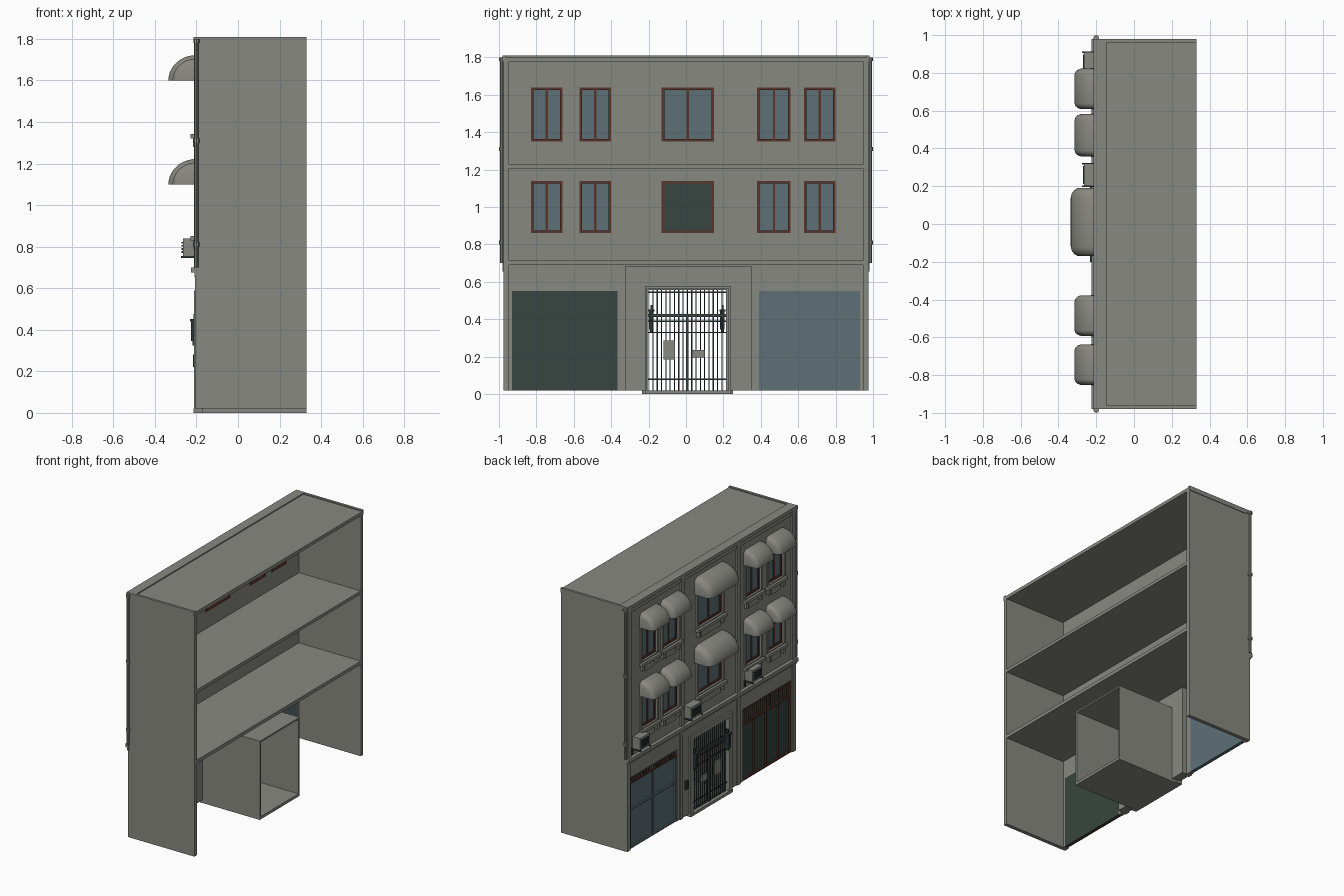
import bpy, bmesh, math
from mathutils import Matrix, Vector

if "Cube" in bpy.data.objects:
    bpy.data.objects.remove(bpy.data.objects["Cube"])


def material(name, rgb):
    m = bpy.data.materials.new(name)
    m.use_nodes = True
    m.diffuse_color = (*rgb, 1)
    m.node_tree.nodes["Principled BSDF"].inputs["Base Color"].default_value = (*rgb, 1)
    return m


STONE = material("warm grey stone", (.25, .25, .22))
GLASS = material("blue glass", (.11, .16, .18))
DARK = material("dark green panel", (.04, .06, .05))
WOOD = material("red brown wood", (.10, .035, .025))
IRON = material("dark iron", (.025, .035, .035))


def finish(name, bm, mat):
    mesh = bpy.data.meshes.new(name)
    bm.to_mesh(mesh)
    bm.free()
    mesh.materials.append(mat)
    ob = bpy.data.objects.new(name, mesh)
    bpy.context.collection.objects.link(ob)
    return ob


def boxes(name, spans, mat):
    """One object from boxes given as (x range, y range, z range)."""
    bm = bmesh.new()
    for span in spans:
        centre = Vector([(a + b) / 2 for a, b in span])
        size = [abs(b - a) for a, b in span]
        bmesh.ops.create_cube(bm, size=1, matrix=Matrix.Translation(centre) @ Matrix.Diagonal((*size, 1)))
    return finish(name, bm, mat)


def frame(x, y, z, t):
    """Four boxes just inside a rectangle."""
    (a, b), (c, d) = y, z
    return [(x, (a, a + t), z), (x, (b - t, b), z),
            (x, (a + t, b - t), (c, c + t)), (x, (a + t, b - t), (d - t, d))]


def grow(r, t):
    return (r[0] - t, r[1] + t)


def bars(x, y, z, count, t):
    """Evenly spaced upright bars."""
    step = (y[1] - y[0]) / count
    return [(x, grow((y[0] + i * step,) * 2, t / 2), z) for i in range(1, count)]


# Main levels and openings
FRONT, INNER, REAR = -.2, -.17, .33
SIDE, BASE, TOP = .975, .02, 1.81
COLUMNS = [(-.83, -.66), (-.57, -.40), (-.13, .15), (.38, .56), (.63, .80)]
FLOORS = [(.86, 1.14), (1.35, 1.64)]
DARK_SHOP, BLUE_SHOP = (-.93, -.365), (.39, .93)
SHOP_Z = (BASE, .55)
DOOR, DOOR_Z = (-.2, .215), (BASE, .555)

# Street wall with its openings cut out
wall = boxes("street_wall", [((FRONT, INNER), (-SIDE, SIDE), (BASE, 1.79))], STONE)
holes = [(y, z) for y in COLUMNS for z in FLOORS]
holes += [(DARK_SHOP, (0, .55)), (BLUE_SHOP, (0, .55)), (DOOR, (0, .555))]
cutter = boxes("opening_cutter", [((-.3, -.1), y, z) for y, z in holes], STONE)
cutter.hide_render = True
cut = wall.modifiers.new("openings", "BOOLEAN")
cut.operation, cut.solver, cut.object = "DIFFERENCE", "EXACT", cutter
bpy.context.view_layer.objects.active = wall
bpy.ops.object.modifier_apply(modifier=cut.name)
bpy.data.objects.remove(cutter)

# Shell: side walls, floor slabs, roof and parapet
boxes("side_walls", [((FRONT, REAR), sorted((s * SIDE, s * (SIDE - .028))), (BASE, 1.79)) for s in (-1, 1)], STONE)
boxes("floor_slabs", [((INNER, REAR), (-.95, .95), z) for z in ((.69, .715), (1.205, 1.228))], STONE)
boxes("roof", [((INNER, REAR), (-.98, .98), (1.777, 1.802))], STONE)
boxes("parapet", [((-.215, -.145), (-.98, .98), (1.785, TOP)),
                  ((-.145, REAR), (.962, .98), (1.79, TOP)),
                  ((-.145, REAR), (-.98, -.962), (1.79, TOP))], STONE)

# Entrance passage, open at both ends
outer, ceiling, t = (-.22, .24), .575, .012
passage_x = (INNER, REAR)
boxes("entrance_passage", [
    (passage_x, (outer[0], outer[0] + t), (0, ceiling)),
    (passage_x, (outer[1] - t, outer[1]), (0, ceiling)),
    (passage_x, outer, (ceiling - t, ceiling)),
    (passage_x, outer, (0, BASE))], STONE)
inner_x = (INNER, -.135)
boxes("portal_backing", [
    (inner_x, (-.325, outer[0]), (BASE, .685)),
    (inner_x, (outer[1], .35), (BASE, .685)),
    (inner_x, outer, (ceiling, .685))], STONE)
boxes("portal_surround", [
    ((-.212, FRONT), (-.235, DOOR[0]), (0, .59)),
    ((-.212, FRONT), (DOOR[1], .25), (0, .59)),
    ((-.212, FRONT), DOOR, (.555, .59)),
    ((-.215, INNER), (-.235, .25), (0, BASE))], STONE)

# Cornices and pilasters
boxes("middle_cornice", [((-.21, FRONT), (-.98, .98), (.655, .675)),
                         ((-.225, FRONT), (-.98, .98), (.675, .7))], STONE)
boxes("top_cornice", [((-.208, FRONT), (-.98, .98), (1.755, 1.785))], STONE)
boxes("pilasters", [((-.212, FRONT), grow((y, y), .02), (.7, 1.785)) for y in (-.95, -.305, .335, .95)], STONE)
boxes("ground_piers", [((-.208, FRONT), grow((y, y), .016), (BASE, .655)) for y in (-.955, -.315, .345, .955)], STONE)

# Downpipes at both corners with clamps
bm = bmesh.new()
for s in (-1, 1):
    place = Matrix.Translation((-.2, s * .985, 1.25))
    bmesh.ops.create_cone(bm, cap_ends=True, segments=10, radius1=.01, radius2=.01, depth=1.1, matrix=place)
    for z in (.81, 1.31, 1.79):
        place = Matrix.Translation((-.2, s * .985, z))
        bmesh.ops.create_cone(bm, cap_ends=True, segments=10, radius1=.015, radius2=.015, depth=.02, matrix=place)
finish("downpipes", bm, STONE)

# Windows: frames, glass, trims and sills
sashes, panes, trims, sills = [], [], [], []
for y in COLUMNS:
    mid = sum(y) / 2
    for z in FLOORS:
        sashes += frame((-.195, -.167), y, z, .014)
        sashes.append(((-.192, -.175), grow((mid, mid), .006), z))
        panes.append(((-.187, -.181), y, z))
        trims += frame((-.21, FRONT), grow(y, .018), grow(z, .018), .018)
        sills.append(((-.228, FRONT), grow(y, .025), (z[0] - .03, z[0] - .008)))
        sills.append(((-.208, FRONT), grow(y, -.03), (z[0] - .085, z[0] - .03)))
        for edge in y:
            sills.append(((-.217, FRONT), grow((edge, edge), .012), (z[0] - .07, z[0] - .03)))
boxes("window_sashes", sashes, WOOD)
boxes("window_panes", panes, GLASS)
boxes("window_trims", trims, STONE)
boxes("window_sills", sills, STONE)
boxes("centre_blind", [((-.176, -.172), grow(COLUMNS[2], -.014), grow(FLOORS[0], -.014))], DARK)


# Rounded awnings: quarter-round sections shrinking toward each end
def awning(bm, y, z, depth, height, steps=10):
    length = y[1] - y[0]
    ends = [(0, .72), (.015, .86), (.04, .96), (.07, 1)]
    sections = [(y[0] + o * length * 2, s) for o, s in ends]
    sections += [(y[1] - o * length * 2, s) for o, s in reversed(ends)]
    rings = []
    for py, s in sections:
        angles = [i / steps * math.pi / 2 for i in range(steps + 1)]
        rings.append([bm.verts.new((FRONT - depth * s * math.cos(a), py, z + height * s * math.sin(a)))
                      for a in angles])
    for p, q in zip(rings, rings[1:]):
        for i in range(steps):
            bm.faces.new((p[i], p[i + 1], q[i + 1], q[i]))
    for ring in (rings[0], rings[-1]):
        bm.faces.new(ring + [bm.verts.new((FRONT, ring[0].co.y, z))])


bm = bmesh.new()
for z in (1.1, 1.6):
    for i, y in enumerate(COLUMNS):
        big = i == 2
        awning(bm, grow(y, .04 if big else .022), z, .135 if big else .115, .122 if big else .105)
bmesh.ops.recalc_face_normals(bm, faces=bm.faces)
awnings = finish("awnings", bm, STONE)
bpy.ops.object.select_all(action="DESELECT")
awnings.select_set(True)
bpy.context.view_layer.objects.active = awnings
bpy.ops.object.shade_smooth_by_angle(angle=math.radians(35))

# Shop fronts
boxes("blue_shop_glass", [((-.185, -.171), BLUE_SHOP, SHOP_Z)], GLASS)
boxes("dark_shop_glass", [((-.185, -.171), DARK_SHOP, SHOP_Z)], DARK)
blue_x, dark_x = (-.196, -.185), (-.197, -.185)
boxes("blue_shop_frame", frame(blue_x, BLUE_SHOP, SHOP_Z, .012) + bars(blue_x, BLUE_SHOP, SHOP_Z, 2, .01)
      + [(blue_x, BLUE_SHOP, (.3, .31))], GLASS)
boxes("blue_shop_grille", [((-.205, -.19), BLUE_SHOP, (.5, .507))]
      + bars((-.202, -.192), BLUE_SHOP, (.5, .535), 18, .008), WOOD)
boxes("dark_shop_frame", frame(dark_x, DARK_SHOP, SHOP_Z, .012) + bars(dark_x, DARK_SHOP, SHOP_Z, 4, .008)
      + bars(dark_x, DARK_SHOP, (.43, .55), 12, .006) + [(dark_x, DARK_SHOP, (.425, .435))], WOOD)

# Entrance gate with rails, letter plates and lanterns
gate_x = (-.192, -.184)
boxes("gate_bars", bars(gate_x, DOOR, DOOR_Z, 18, .006)
      + [(gate_x, DOOR, (z, z + .007)) for z in (.075, .325, .385, .54)], IRON)
boxes("gate_rail", [((-.197, -.18), DOOR, (.412, .428)), ((-.197, -.18), (0, .014), (BASE, .42))], DARK)
boxes("gate_plates", [((-.2, -.182), (-.12, -.06), (.185, .285)),
                      ((-.2, -.182), (.035, .1), (.195, .235))], STONE)
lamps = []
for y in (-.185, .195):
    lamps += [((-.226, -.195), grow((y, y), .012), (.345, .44)),
              ((-.232, -.195), grow((y, y), .017), (.44, .452)),
              ((-.215, -.19), grow((y, y), .005), (.452, .475)),
              ((-.218, -.195), grow((y, y), .008), (.325, .345))]
boxes("wall_lanterns", lamps, IRON)
boxes("intercom", [((-.216, -.2), (.275, .305), (.22, .28))], IRON)

# Cooling units on brackets under the first-floor windows
units, grilles, brackets = [], [], []
for y in ((-.5, -.39), (.2, .32), (.8, .91)):
    units.append(((-.265, -.205), y, (.755, .84)))
    grilles += [((-.271, -.265), grow(y, -.012), (z, z + .008)) for z in (.77, .785, .8, .815)]
    for edge in y:
        brackets += [((-.275, FRONT), grow((edge, edge), .004), (.745, .755)),
                     ((-.208, FRONT), grow((edge, edge), .004), (.71, .755))]
boxes("cooling_units", units, STONE)
boxes("cooling_grilles", grilles, IRON)
boxes("cooling_brackets", brackets, IRON)
